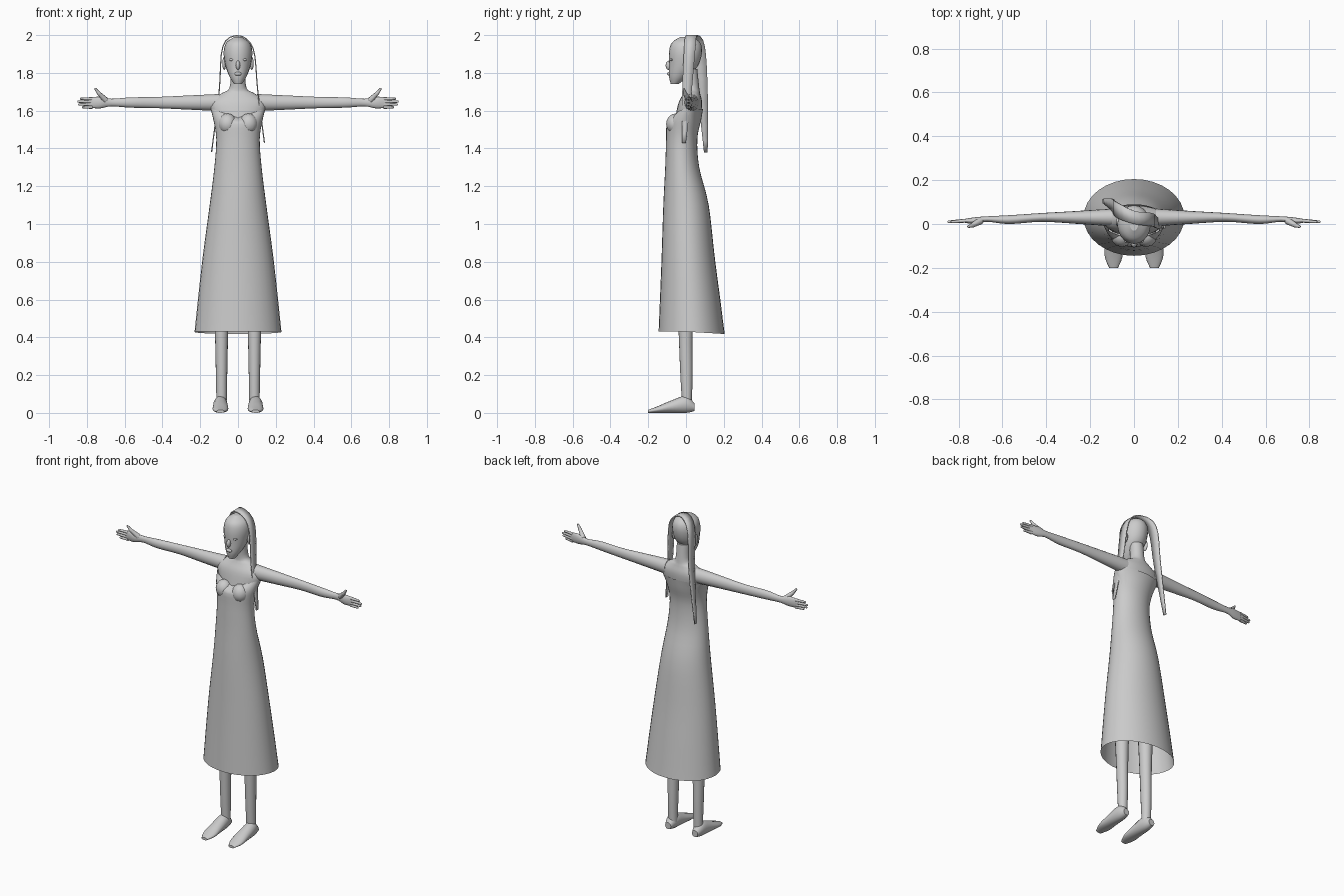
import bpy, bmesh, math
from mathutils import Vector

default_cube = bpy.data.objects.get("Cube")
if default_cube:
    bpy.data.objects.remove(default_cube, do_unlink=True)

colour = (0.6, 0.6, 0.6, 1)
grey = bpy.data.materials.new("plain grey")
grey.use_nodes = True
grey.diffuse_color = colour
grey.node_tree.nodes["Principled BSDF"].inputs["Base Color"].default_value = colour


def finish(name, bm, mirror=False, thickness=0):
    """Turn a bmesh into a smooth shaded object."""
    bmesh.ops.recalc_face_normals(bm, faces=bm.faces)
    for face in bm.faces:
        face.smooth = len(face.verts) == 4 or len(face.verts) == 3
    mesh = bpy.data.meshes.new(name)
    bm.to_mesh(mesh)
    bm.free()
    mesh.materials.append(grey)
    part = bpy.data.objects.new(name, mesh)
    bpy.context.collection.objects.link(part)
    if mirror:
        part.modifiers.new("Mirror", "MIRROR").use_mirror_merge = False
    if thickness:
        solid = part.modifiers.new("Thickness", "SOLIDIFY")
        solid.thickness, solid.offset = thickness, 0


def spline(rows, steps=4):
    """Smooth curve of in-between rows that passes through every given row."""
    rows = [Vector(row) for row in rows]
    padded = [rows[0], *rows, rows[-1]]
    for before, start, end, after in zip(padded, padded[1:], padded[2:], padded[3:]):
        leave, arrive = (end - before) / 2, (after - start) / 2
        for step in range(steps):
            t = step / steps
            ease = t * t * (3 - 2 * t)
            yield (start.lerp(end, ease) + leave * t * (1 - t) ** 2
                   - arrive * t * t * (1 - t))
    yield rows[-1]


def loft(name, axes, centre, rows, sides=20, caps=True, reshape=None, mirror=False):
    """Ovals along the first axis: position, half width on the second axis
    about the centre, then low and high on the third axis."""
    bm = bmesh.new()
    along, across, depth = ["xyz".index(letter) for letter in axes]
    rings = []
    for position, half, low, high in spline(rows):
        ring = []
        for side in range(sides):
            angle = math.tau * side / sides
            point = Vector()
            point[along] = position
            point[across] = centre + half * math.cos(angle)
            point[depth] = (low + high + (high - low) * math.sin(angle)) / 2
            if reshape:
                reshape(point)
            ring.append(bm.verts.new(point))
        rings.append(ring)
    for ring, following in zip(rings, rings[1:]):
        for side in range(sides):
            bm.faces.new((ring[side - 1], ring[side], following[side], following[side - 1]))
    if caps:
        bm.faces.new(rings[0])
        bm.faces.new(rings[-1])
    finish(name, bm, mirror)


def rod(name, start, end, start_radius, end_radius):
    """Mirrored tapering rod with a rounded tip, for the fingers."""
    start, end = Vector(start), Vector(end)
    bm = bmesh.new()
    bmesh.ops.create_cone(bm, cap_ends=True, segments=8, radius1=start_radius,
                          radius2=end_radius, depth=(end - start).length)
    turn = (end - start).to_track_quat("Z", "Y")
    for vert in bm.verts:
        vert.co = turn @ vert.co + (start + end) / 2
    finish(name, bm, mirror=True)
    blob(name + "_end", end, [end_radius] * 3)


def blob(name, centre, size, mirror=True):
    bm = bmesh.new()
    bmesh.ops.create_uvsphere(bm, u_segments=12, v_segments=8, radius=1)
    for vert in bm.verts:
        vert.co = Vector(centre) + vert.co * Vector(size)
    finish(name, bm, mirror)


def shape_dress(point):
    """Scoop the neckline at the front and drop the hem at the back."""
    if point.y < 0:
        scoop = max(0, 1 - abs(point.x) / 0.14)
        point.z -= 0.6 * scoop * max(0, point.z - 1.53)
    elif point.z < 0.5:
        point.z -= 0.06 * point.y


# Dress
loft("dress", "zxy", 0, [
    (0.43, 0.23, -0.145, 0.205), (0.8, 0.19, -0.13, 0.155),
    (1.1, 0.15, -0.12, 0.12), (1.3, 0.125, -0.11, 0.07),
    (1.45, 0.115, -0.105, 0.06), (1.55, 0.13, -0.1, 0.08),
    (1.61, 0.145, -0.06, 0.09)], sides=32, caps=False, reshape=shape_dress)
blob("bust", (0.055, -0.055, 1.53), (0.05, 0.05, 0.055))

# Upper body, neck and head
loft("upper_body", "zxy", 0, [
    (1.45, 0.1, -0.08, 0.05), (1.55, 0.125, -0.06, 0.075),
    (1.64, 0.15, -0.04, 0.085), (1.69, 0.09, -0.015, 0.075),
    (1.72, 0.045, -0.01, 0.07), (1.82, 0.04, -0.02, 0.06)])
loft("head", "zxy", 0, [
    (1.74, 0.02, -0.08, -0.04), (1.78, 0.045, -0.09, 0.01),
    (1.84, 0.067, -0.09, 0.065), (1.91, 0.076, -0.09, 0.085),
    (1.96, 0.062, -0.075, 0.075), (1.99, 0.02, -0.03, 0.035)])

# Face
blob("nose", (0, -0.09, 1.84), (0.012, 0.018, 0.025), mirror=False)
blob("lips", (0, -0.09, 1.795), (0.02, 0.01, 0.01), mirror=False)
blob("eye", (0.032, -0.075, 1.87), (0.015, 0.01, 0.007))
blob("ear", (0.073, 0.01, 1.85), (0.01, 0.02, 0.035))

# One band of hair over the crown, hanging in a long lock on each side
locks = [(0.14, -0.02, 0, 1.43), (0.105, -0.02, 0.03, 1.7), (0.08, -0.01, 0.05, 1.93),
         (0, 0, 0.06, 1.997), (-0.08, 0.03, 0.1, 1.94), (-0.1, 0.06, 0.115, 1.7),
         (-0.14, 0.095, 0.115, 1.38)]
bm = bmesh.new()
pairs = [[bm.verts.new((x, y, z)) for y in (front, back)]
         for x, front, back, z in spline(locks)]
for (front, back), (next_front, next_back) in zip(pairs, pairs[1:]):
    bm.faces.new((front, back, next_back, next_front))
finish("hair_band", bm, thickness=0.006)

# Arms and hands
loft("arm", "xzy", 1.643, [
    (0.1, 0.045, -0.01, 0.07), (0.25, 0.038, 0, 0.06), (0.42, 0.03, 0.01, 0.05),
    (0.57, 0.027, 0, 0.04), (0.67, 0.02, 0.01, 0.035), (0.73, 0.031, 0, 0.03),
    (0.79, 0.027, 0.01, 0.02)], sides=16, mirror=True)
fingers = {"little": 0.82, "ring": 0.84, "middle": 0.845, "index": 0.83}
for place, (finger, tip) in enumerate(fingers.items()):
    height = 1.618 + 0.015 * place
    rod(finger + "_finger", (0.77, 0.015, height), (tip, 0.01, height), 0.009, 0.006)
rod("thumb", (0.7, 0.015, 1.655), (0.735, -0.005, 1.69), 0.017, 0.011)
rod("thumb_tip", (0.735, -0.005, 1.69), (0.755, -0.012, 1.715), 0.011, 0.006)

# Legs and feet
loft("leg", "zxy", 0.087, [
    (0.04, 0.027, -0.02, 0.03), (0.2, 0.03, -0.03, 0.035),
    (0.45, 0.036, -0.04, 0.036), (0.9, 0.055, -0.06, 0.05)], sides=16, mirror=True)
loft("foot", "yxz", 0.093, [
    (0.045, 0.02, 0.01, 0.05), (0, 0.035, 0, 0.09), (-0.08, 0.04, 0, 0.065),
    (-0.15, 0.04, 0, 0.035), (-0.2, 0.02, 0, 0.016)], sides=16, mirror=True)
